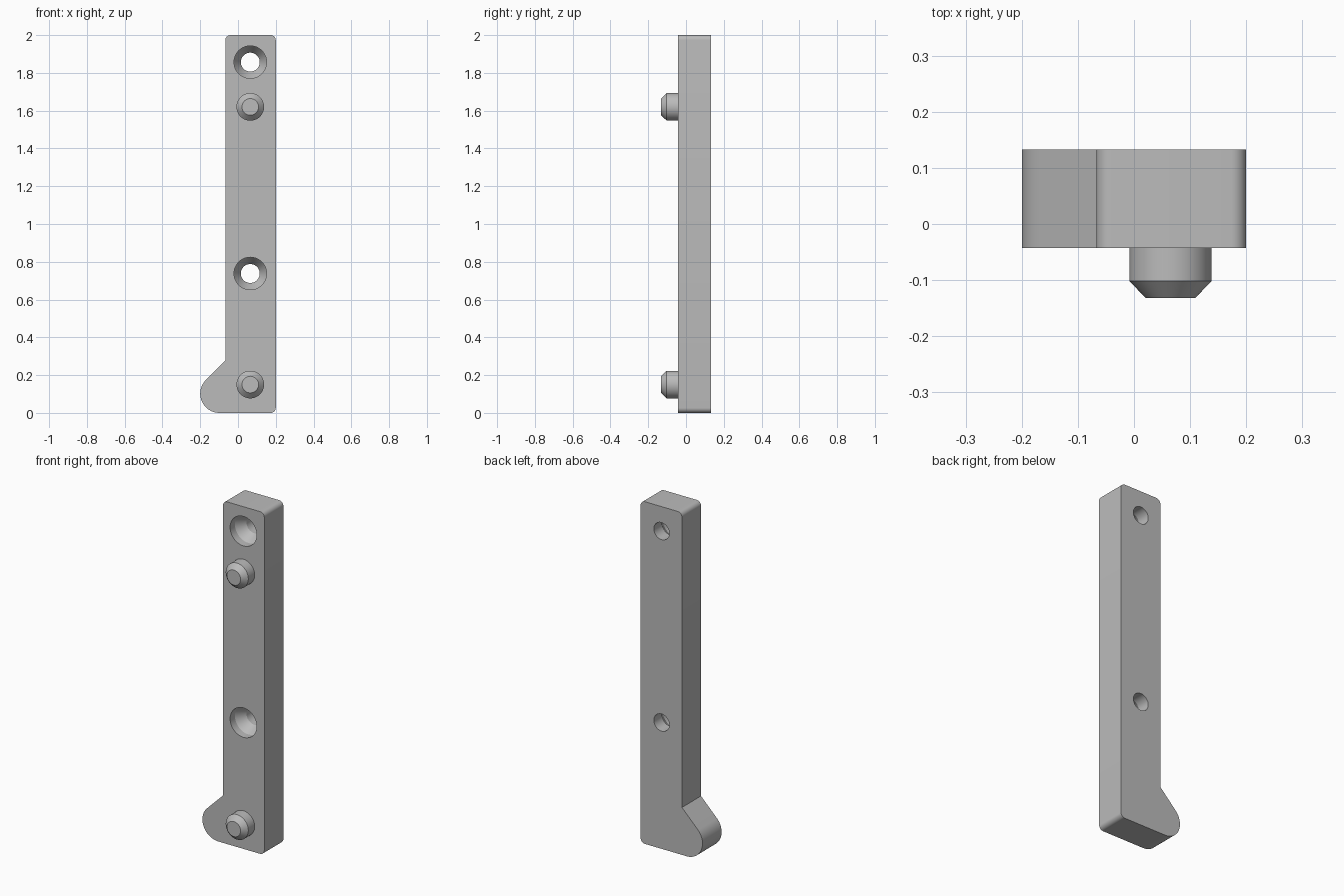
import bpy, bmesh
from math import cos, sin, radians, tau

cube = bpy.data.objects.get("Cube")
if cube:
    bpy.data.objects.remove(cube, do_unlink=True)

FRONT, BACK = -0.043, 0.133
AXIS_X = 0.065

grey = bpy.data.materials.new("plain_grey")
grey.use_nodes = True
colour = (0.5, 0.5, 0.5, 1)
grey.diffuse_color = colour
grey.node_tree.nodes["Principled BSDF"].inputs["Base Color"].default_value = colour


def finish(bm, name):
    bmesh.ops.recalc_face_normals(bm, faces=bm.faces)
    mesh = bpy.data.meshes.new(name)
    bm.to_mesh(mesh)
    bm.free()
    mesh.materials.append(grey)
    ob = bpy.data.objects.new(name, mesh)
    bpy.context.collection.objects.link(ob)
    return ob


def activate(ob):
    bpy.ops.object.select_all(action="DESELECT")
    ob.select_set(True)
    bpy.context.view_layer.objects.active = ob


def smooth(ob):
    activate(ob)
    bpy.ops.object.shade_smooth_by_angle(angle=radians(20))


def arc(cx, cz, r, start, end, steps):
    angles = [radians(start + (end - start) * i / steps) for i in range(steps + 1)]
    return [(cx + r * cos(a), cz + r * sin(a)) for a in angles]


def lathe(name, z, profile, sides=64):
    """Turn (radius, y) steps about a front-to-back axis and cap both ends."""
    bm = bmesh.new()
    rings = [[bm.verts.new((AXIS_X + r * cos(tau * i / sides), y, z + r * sin(tau * i / sides)))
              for i in range(sides)] for r, y in profile]
    for a, b in zip(rings, rings[1:]):
        for i in range(sides):
            j = (i + 1) % sides
            bm.faces.new((a[i], a[j], b[j], b[i]))
    bm.faces.new(rings[0])
    bm.faces.new(rings[-1])
    return finish(bm, name)


# Bar outline with rounded corners and a rounded foot on one side
R = 0.027
outline = (arc(0.2 - R, R, R, -90, 0, 8)
           + arc(0.2 - R, 2 - R, R, 0, 90, 8)
           + arc(-0.067 + R, 2 - R, R, 90, 180, 8)
           + [(-0.067, 0.277)]
           + arc(-0.098, 0.102, 0.102, 135, 270, 28))
bm = bmesh.new()
face = bm.faces.new([bm.verts.new((x, FRONT, z)) for x, z in outline])
ext = bmesh.ops.extrude_face_region(bm, geom=[face])
moved = [v for v in ext["geom"] if isinstance(v, bmesh.types.BMVert)]
bmesh.ops.translate(bm, verts=moved, vec=(0, BACK - FRONT, 0))
bar = finish(bm, "bar")

# Countersunk screw holes
for z in (1.857, 0.738):
    cutter = lathe("hole_cutter", z, [(0.086, FRONT - 0.02), (0.086, FRONT + 0.045),
                                      (0.05, FRONT + 0.1), (0.05, BACK + 0.02)])
    cutter.hide_render = True
    cut = bar.modifiers.new("screw_hole", "BOOLEAN")
    cut.operation = "DIFFERENCE"
    cut.solver = "EXACT"
    cut.object = cutter
    activate(bar)
    bpy.ops.object.modifier_apply(modifier=cut.name)
    bpy.data.objects.remove(cutter, do_unlink=True)
smooth(bar)

# Chamfered locating pins
for name, z in (("upper_pin", 1.62), ("lower_pin", 0.15)):
    smooth(lathe(name, z, [(0.073, FRONT + 0.005), (0.073, -0.102), (0.044, -0.132)]))
